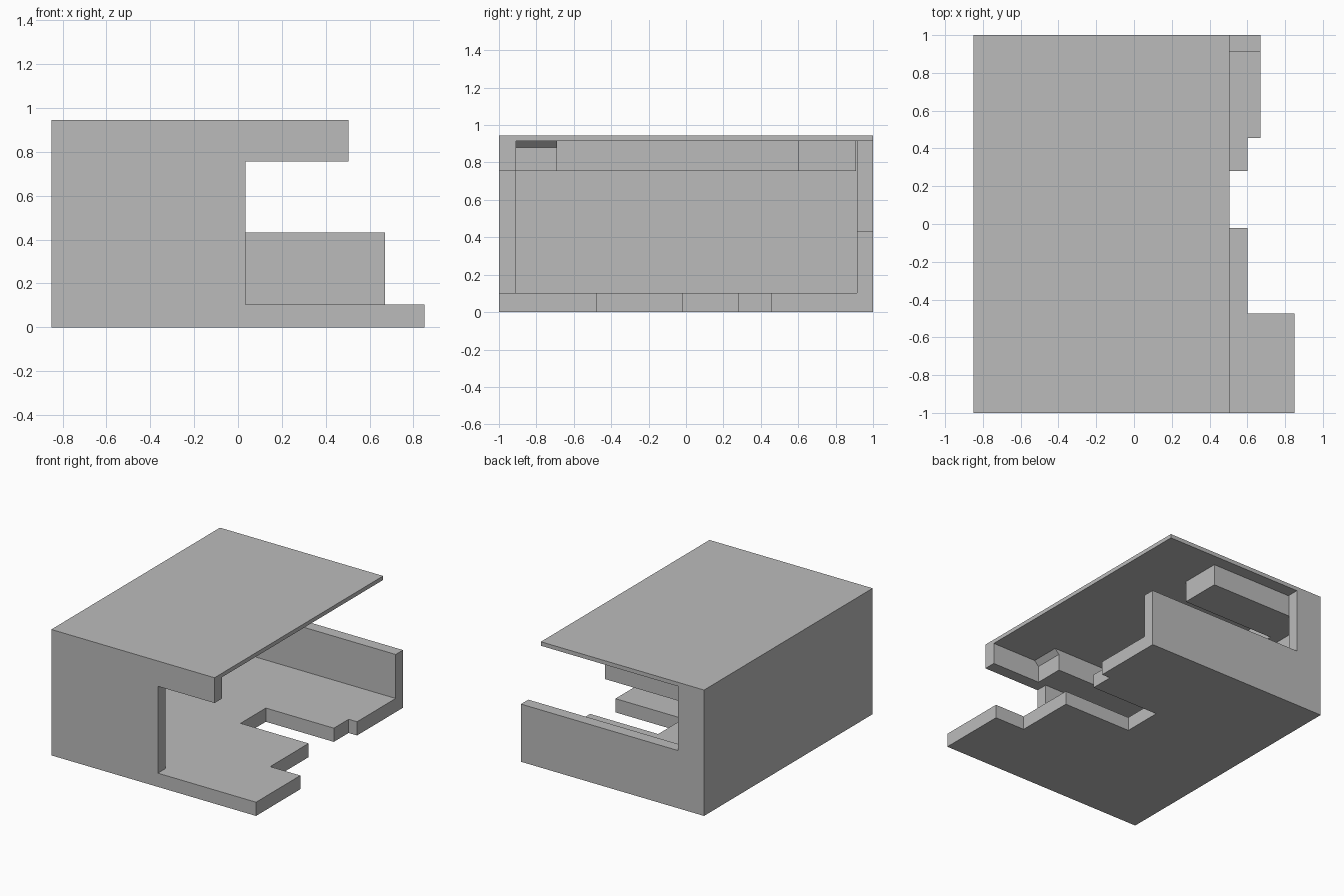
import bpy, bmesh
from mathutils import Vector

if "Cube" in bpy.data.objects:
    bpy.data.objects.remove(bpy.data.objects["Cube"], do_unlink=True)

mat = bpy.data.materials.new("plain_grey")
mat.use_nodes = True
GREY = (0.5, 0.5, 0.5, 1)
mat.diffuse_color = GREY
mat.node_tree.nodes["Principled BSDF"].inputs["Base Color"].default_value = GREY


def prism(name, outline, axis, low, high):
    """Extrude a flat outline: (x, y) along z, or (x, z) along y."""
    def place(a, b, h):
        return (a, b, h) if axis == "z" else (a, h, b)
    bm = bmesh.new()
    face = bm.faces.new([bm.verts.new(place(a, b, low)) for a, b in outline])
    top = bmesh.ops.extrude_face_region(bm, geom=[face])["geom"]
    verts = [v for v in top if isinstance(v, bmesh.types.BMVert)]
    shift = Vector(place(0, 0, high - low))
    bmesh.ops.translate(bm, verts=verts, vec=shift)
    bmesh.ops.recalc_face_normals(bm, faces=bm.faces)
    mesh = bpy.data.meshes.new(name)
    bm.to_mesh(mesh)
    bm.free()
    mesh.materials.append(mat)
    obj = bpy.data.objects.new(name, mesh)
    bpy.context.collection.objects.link(obj)
    return obj


def box(name, x, y, z):
    corners = [(x[0], y[0]), (x[1], y[0]), (x[1], y[1]), (x[0], y[1])]
    return prism(name, corners, "z", *z)


LEFT, TOP = -0.85, 0.945
FLOOR, SOFFIT, CEILING = 0.103, 0.755, 0.915
INNER_FRONT, INNER_BACK = -0.91, 0.913

# Floor with its stepped edge and deep slot
prism("floor", [(LEFT, -1), (0.85, -1), (0.85, -0.475), (0.6, -0.475),
                (0.6, -0.02), (0.035, -0.02), (0.035, 0.28), (0.6, 0.28),
                (0.6, 0.455), (0.67, 0.455), (0.67, 1), (LEFT, 1)],
      "z", 0, FLOOR)

# Thin roof
box("roof", (LEFT, 0.505), (-1, 1), (CEILING, TOP))

# Front wall with an overhanging lintel
prism("front_wall", [(LEFT, FLOOR), (0.035, FLOOR), (0.035, SOFFIT),
                     (0.505, SOFFIT), (0.505, CEILING), (LEFT, CEILING)],
      "y", -1, INNER_FRONT)

# Back wall: a full-height pillar and a low parapet
prism("back_wall", [(LEFT, FLOOR), (0.67, FLOOR), (0.67, 0.433),
                    (-0.635, 0.433), (-0.635, CEILING), (LEFT, CEILING)],
      "y", INNER_BACK, 1)

# Closed side wall
box("side_wall", (LEFT, -0.81), (INNER_FRONT, INNER_BACK), (FLOOR, CEILING))

# Ceiling beams around the inside
box("side_beam", (-0.81, -0.73), (-0.69, 0.6), (SOFFIT, CEILING))
box("back_beam", (-0.81, 0.035), (0.6, INNER_BACK - 0.005), (SOFFIT, CEILING))
prism("front_beam", [(-0.81, SOFFIT), (0.1, SOFFIT), (0.1, 0.88),
                     (0.135, CEILING), (-0.81, CEILING)],
      "y", INNER_FRONT, -0.69)
